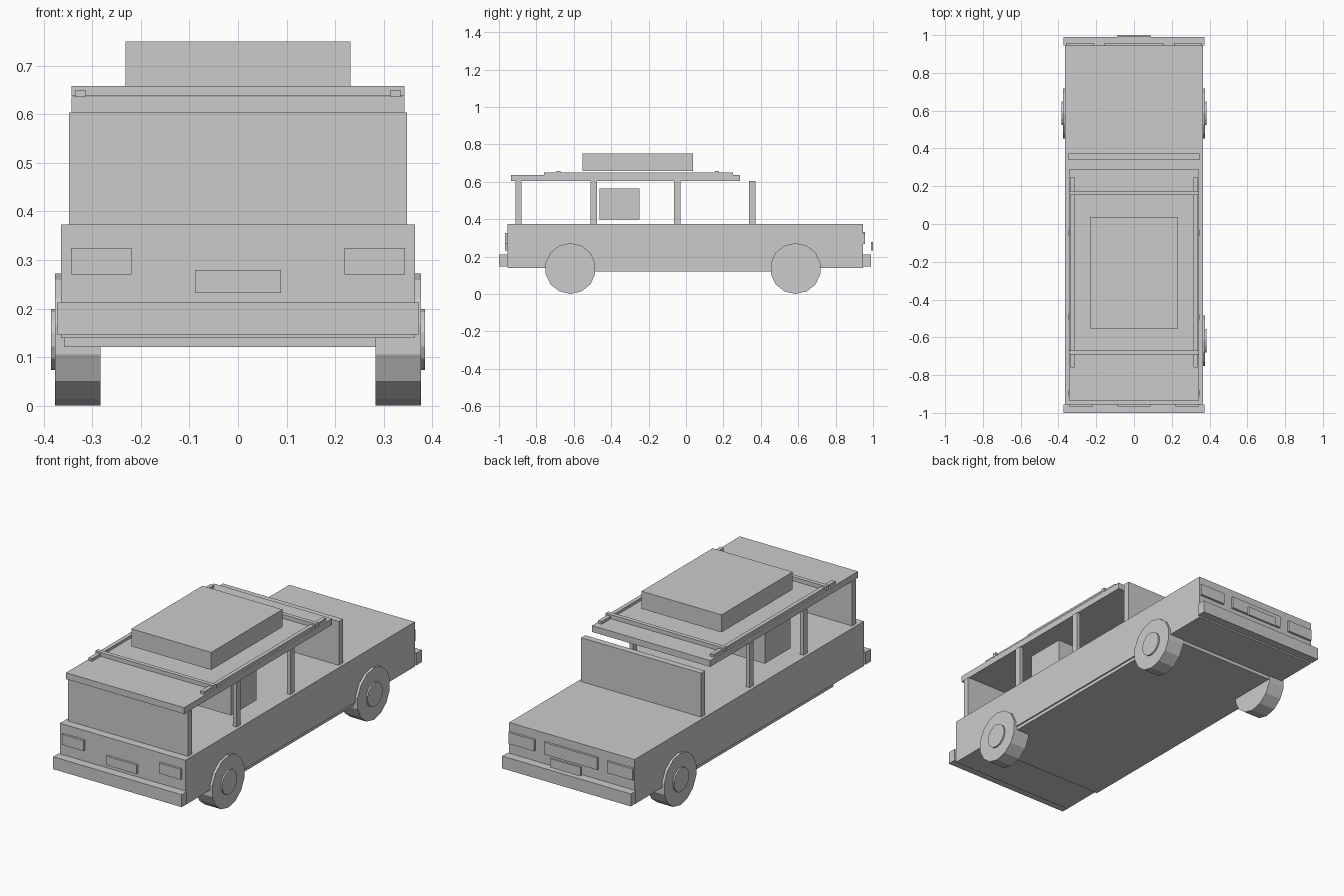
import bpy
import math
from mathutils import Matrix

if "Cube" in bpy.data.objects:
    bpy.data.objects.remove(bpy.data.objects["Cube"])


def box(name, x, y, z):
    """Axis-aligned box from (min, max) ranges."""
    bpy.ops.mesh.primitive_cube_add(size=1)
    ob = bpy.context.object
    ob.name = name
    ob.data.transform(Matrix.Diagonal((x[1] - x[0], y[1] - y[0], z[1] - z[0], 1)))
    ob.location = [(r[0] + r[1]) / 2 for r in (x, y, z)]
    return ob


def pair(name, x, y, z):
    """Box on the right plus its mirror on the left."""
    box("right_" + name, x, y, z)
    box("left_" + name, (-x[1], -x[0]), y, z)


def disc(name, x0, x1, y, z, r, sides=14):
    """Flat-sided cylinder along x, with a vertex at the bottom."""
    bpy.ops.mesh.primitive_cylinder_add(vertices=sides, radius=r, depth=x1 - x0)
    ob = bpy.context.object
    ob.name = name
    # first vertex (+y) is turned to point up, axis turned to x
    ob.data.transform(Matrix.Rotation(math.pi / 2, 4, 'X') @ Matrix.Rotation(math.pi / 2, 4, 'Y'))
    ob.location = ((x0 + x1) / 2, y, z)


# lower body and underbody pan
box("body", (-.364, .364), (-.955, .945), (.139, .373))
box("underbody", (-.357, .357), (-.714, .714), (.121, .145))

# bumpers
box("rear_bumper", (-.373, .373), (-1, -.955), (.147, .212))
box("front_bumper", (-.373, .373), (.945, .99), (.147, .212))

# lights, grille and plates
pair("tail_light", (.219, .344), (-.967, -.95), (.27, .325))
pair("headlight", (.211, .36), (.94, .957), (.267, .327))
box("grille", (-.155, .155), (.94, .957), (.267, .33))
box("rear_plate", (-.088, .088), (-.967, -.95), (.232, .279))
box("front_plate", (-.088, .088), (.989, 1), (.232, .279))

# cabin: full-width end panels, side posts, roof
box("rear_panel", (-.348, .348), (-.912, -.879), (.373, .603))
box("windshield", (-.348, .348), (.338, .372), (.373, .603))
for label, y in (("rear", -.51), ("middle", -.064)):
    pair(label + "_post", (.328, .348), (y, y + .034), (.373, .603))
box("roof", (-.343, .343), (-.936, .289), (.603, .636))
box("rear_seat", (-.283, .283), (-.462, -.249), (.398, .564))

# roof rack and cargo box
pair("roof_rail", (.314, .335), (-.76, .25), (.636, .65))
for label, y in (("rear", -.692), ("front", .154)):
    box(label + "_crossbar", (-.343, .343), (y, y + .022), (.637, .658))
box("roof_box", (-.232, .232), (-.553, .037), (.658, .75))

# wheels: the rear left one is absent
for label, side, y in (("rear_right", 1, -.618), ("front_right", 1, .586), ("front_left", -1, .586)):
    tyre = sorted((side * .283, side * .377))
    hub = sorted((side * .365, side * .385))
    disc(label + "_wheel", *tyre, y, .136, .136)
    disc(label + "_hub", *hub, y, .136, .063)
